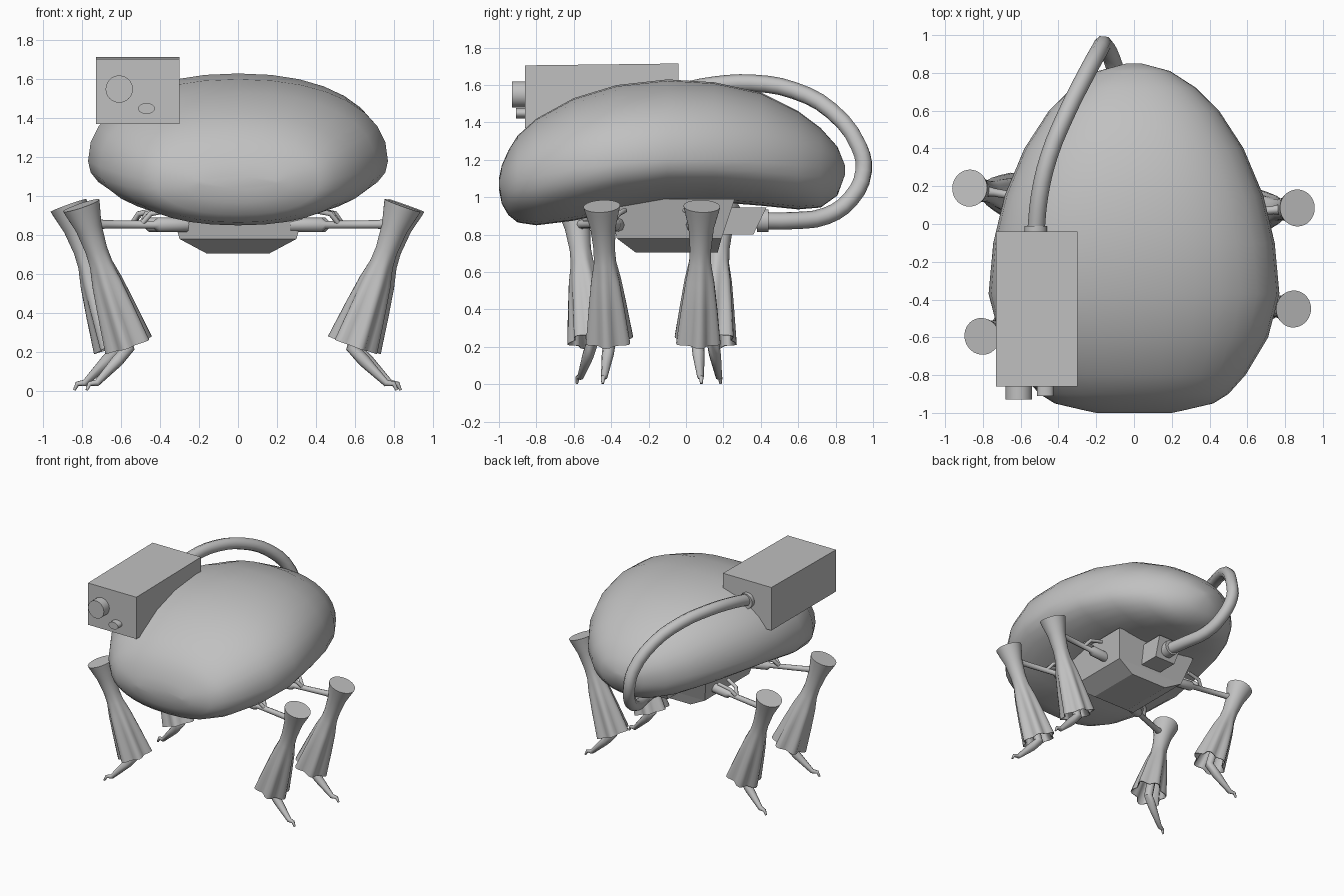
import bpy
import bmesh
from math import sin, cos, pi, radians, copysign
from mathutils import Vector

if "Cube" in bpy.data.objects:
    bpy.data.objects.remove(bpy.data.objects["Cube"])

grey = bpy.data.materials.new("plain grey")
grey.use_nodes = True
COLOUR = (0.53, 0.53, 0.53, 1)
grey.diffuse_color = COLOUR
grey.node_tree.nodes["Principled BSDF"].inputs["Base Color"].default_value = COLOUR


def finish(obj, smooth=None):
    """Give the part its material and, if asked, smooth shading."""
    obj.data.materials.clear()
    obj.data.materials.append(grey)
    if smooth:
        bpy.ops.object.select_all(action="DESELECT")
        obj.select_set(True)
        bpy.context.view_layer.objects.active = obj
        bpy.ops.object.shade_smooth_by_angle(angle=radians(smooth))
    return obj


def loft(name, rings, smooth=None):
    """Skin a list of equally long rings and cap both ends."""
    bm = bmesh.new()
    rows = [[bm.verts.new(p) for p in ring] for ring in rings]
    n = len(rows[0])
    for a, b in zip(rows, rows[1:]):
        for i in range(n):
            j = (i + 1) % n
            bm.faces.new((a[i], a[j], b[j], b[i]))
    bm.faces.new(rows[0])
    bm.faces.new(rows[-1])
    bmesh.ops.recalc_face_normals(bm, faces=bm.faces)
    mesh = bpy.data.meshes.new(name)
    bm.to_mesh(mesh)
    bm.free()
    obj = bpy.data.objects.new(name, mesh)
    bpy.context.collection.objects.link(obj)
    return finish(obj, smooth)


def rect(x0, x1, y0, y1, z):
    return [(x0, y0, z), (x1, y0, z), (x1, y1, z), (x0, y1, z)]


def tube(name, points, radius, radii=None, kind="POLY"):
    """Round tube through the points, turned into a mesh."""
    curve = bpy.data.curves.new(name, "CURVE")
    curve.dimensions = "3D"
    curve.bevel_depth = radius
    curve.bevel_resolution = 2
    curve.resolution_u = 3
    curve.use_fill_caps = True
    spline = curve.splines.new(kind)
    knots = spline.bezier_points if kind == "BEZIER" else spline.points
    knots.add(len(points) - 1)
    for i, (knot, p) in enumerate(zip(knots, points)):
        if kind == "BEZIER":
            knot.co = p
            knot.handle_left_type = knot.handle_right_type = "AUTO"
        else:
            knot.co = (*p, 1)
        knot.radius = radii[i] if radii else 1
    obj = bpy.data.objects.new(name, curve)
    bpy.context.collection.objects.link(obj)
    bpy.ops.object.select_all(action="DESELECT")
    obj.select_set(True)
    bpy.context.view_layer.objects.active = obj
    bpy.ops.object.convert(target="MESH")
    return finish(bpy.context.object, 50)


def cylinder(name, centre, radius, depth, squash=1):
    """Cylinder lying along y."""
    bpy.ops.mesh.primitive_cylinder_add(vertices=24, radius=radius, depth=depth,
                                        location=centre, rotation=(pi / 2, 0, 0))
    obj = bpy.context.object
    obj.name = name
    obj.scale = (1, squash, 1)
    return finish(obj, 40)


def fuller(value):
    """Push a sine or cosine outward for a rounder-shouldered section."""
    return copysign(abs(value) ** 0.9, value)


# Egg-shaped shell: y, half width, top, widest height, bottom
STATIONS = [
    (-1.0, 0.2, 1.1, 1.07, 1.04), (-0.985, 0.27, 1.17, 1.07, 0.965),
    (-0.95, 0.42, 1.25, 1.08, 0.905), (-0.9, 0.5, 1.33, 1.09, 0.865),
    (-0.8, 0.59, 1.42, 1.11, 0.85),
    (-0.6, 0.71, 1.53, 1.15, 0.875), (-0.37, 0.77, 1.6, 1.18, 0.925),
    (-0.1, 0.745, 1.63, 1.2, 0.97), (0.15, 0.685, 1.615, 1.2, 0.975),
    (0.4, 0.58, 1.56, 1.19, 0.955), (0.6, 0.45, 1.46, 1.17, 0.935),
    (0.72, 0.33, 1.37, 1.16, 0.945), (0.81, 0.19, 1.27, 1.15, 1.01),
    (0.85, 0.04, 1.17, 1.15, 1.12)]
shell_rings = []
for y, w, top, mid, low in STATIONS:
    ring = []
    for i in range(32):
        a = 2 * pi * i / 32
        height = (top - mid) if sin(a) > 0 else (mid - low)
        ring.append((w * fuller(cos(a)), y, mid + height * fuller(sin(a))))
    shell_rings.append(ring)
loft("shell", shell_rings, 80)

# Box with two lenses on the right shoulder
box = loft("sensor_box", [rect(-0.73, -0.3, -0.86, -0.04, 1.37),
                          rect(-0.73, -0.3, -0.86, -0.04, 1.705)])
for v in box.data.vertices:
    if v.co.z > 1.6 and v.co.y > -0.5:
        v.co.z += 0.01
cylinder("large_lens", (-0.61, -0.88, 1.55), 0.07, 0.1)
cylinder("small_lens", (-0.47, -0.87, 1.45), 0.043, 0.08, 0.65)

# Hose from the box, round the back, to the underside
cylinder("hose_collar", (-0.52, -0.03, 1.56), 0.06, 0.04)
tube("hose", [(-0.52, -0.05, 1.56), (-0.5, 0.15, 1.6), (-0.45, 0.36, 1.61),
              (-0.36, 0.58, 1.57), (-0.26, 0.78, 1.46), (-0.18, 0.925, 1.27),
              (-0.16, 0.95, 1.14), (-0.12, 0.88, 0.99), (-0.08, 0.75, 0.9),
              (-0.03, 0.57, 0.875), (0, 0.38, 0.875)], 0.046, None, "BEZIER")

# Belly: tapered block, keel and rear socket
loft("belly_block", [rect(-0.36, 0.36, -0.42, 0.26, 0.99),
                     rect(-0.3, 0.3, -0.37, 0.19, 0.78)])
loft("belly_keel", [rect(-0.3, 0.3, -0.37, 0.19, 0.78),
                    rect(-0.16, 0.16, -0.27, 0.17, 0.705)])
loft("hose_socket", [rect(-0.11, 0.11, 0.15, 0.43, 0.945),
                     rect(-0.09, 0.09, 0.15, 0.36, 0.8)])
cylinder("socket_collar", (0, 0.41, 0.875), 0.06, 0.06)


# Legs
def leg(name, x, y, angle):
    """Leg whose flared top is centred over (x, y), pointing outward at angle."""
    out = Vector((cos(radians(angle)), sin(radians(angle)), 0))
    side = Vector((-out.y, out.x, 0))
    up = Vector((0, 0, 1))

    def at(r, z, s=0):
        return Vector((x, y, 0)) + out * r + up * z + side * s

    # Flared top, narrow neck and pleated cuff with a hollow end
    start, end = at(0, 0.952), at(-0.26, 0.235)
    across = (end - start).normalized().cross(side)
    rings = []
    for t, radius, pleat in [(0, 0.098, 0), (0.03, 0.093, 0), (0.16, 0.068, 0),
                             (0.32, 0.057, 0), (0.42, 0.06, 0.03),
                             (0.55, 0.079, 0.07), (0.75, 0.098, 0.11),
                             (1, 0.118, 0.15), (1, 0.112, 0.15), (0.7, 0.075, 0.05)]:
        centre = start.lerp(end, t)
        ring = []
        for i in range(36):
            a = 2 * pi * i / 36
            r = radius * (1 + pleat * cos(6 * a))
            ring.append(centre + across * r * cos(a) + side * r * sin(a))
        rings.append(ring)
    loft(name + "_cuff", rings, 80)

    # Thin shin ending in a hooked claw
    tube(name + "_foot", [at(-0.2, 0.42), at(-0.26, 0.22), at(-0.2, 0.155),
                          at(-0.085, 0.04), at(-0.045, 0.036), at(-0.03, 0.004)],
         0.036, [0.9, 0.95, 0.9, 0.5, 0.35, 0.2])

    # Hip rod with a knuckle at the body and a short braced fork
    tube(name + "_rod", [at(-0.06, 0.855), at(-0.13, 0.855), at(-0.4, 0.853),
                         at(-0.42, 0.853), at(-0.58, 0.853)],
         0.022, [1.5, 1, 0.9, 1.7, 1.7])
    for s in (-1, 1):
        tube(name + "_brace", [at(-0.33, 0.855), at(-0.37, 0.91, s * 0.03),
                               at(-0.47, 0.93, s * 0.05)], 0.014)


leg("left_front_leg", 0.845, -0.45, -9)
leg("left_rear_leg", 0.865, 0.085, 5)
leg("right_front_leg", -0.805, -0.595, 201)
leg("right_rear_leg", -0.87, 0.19, 170)
